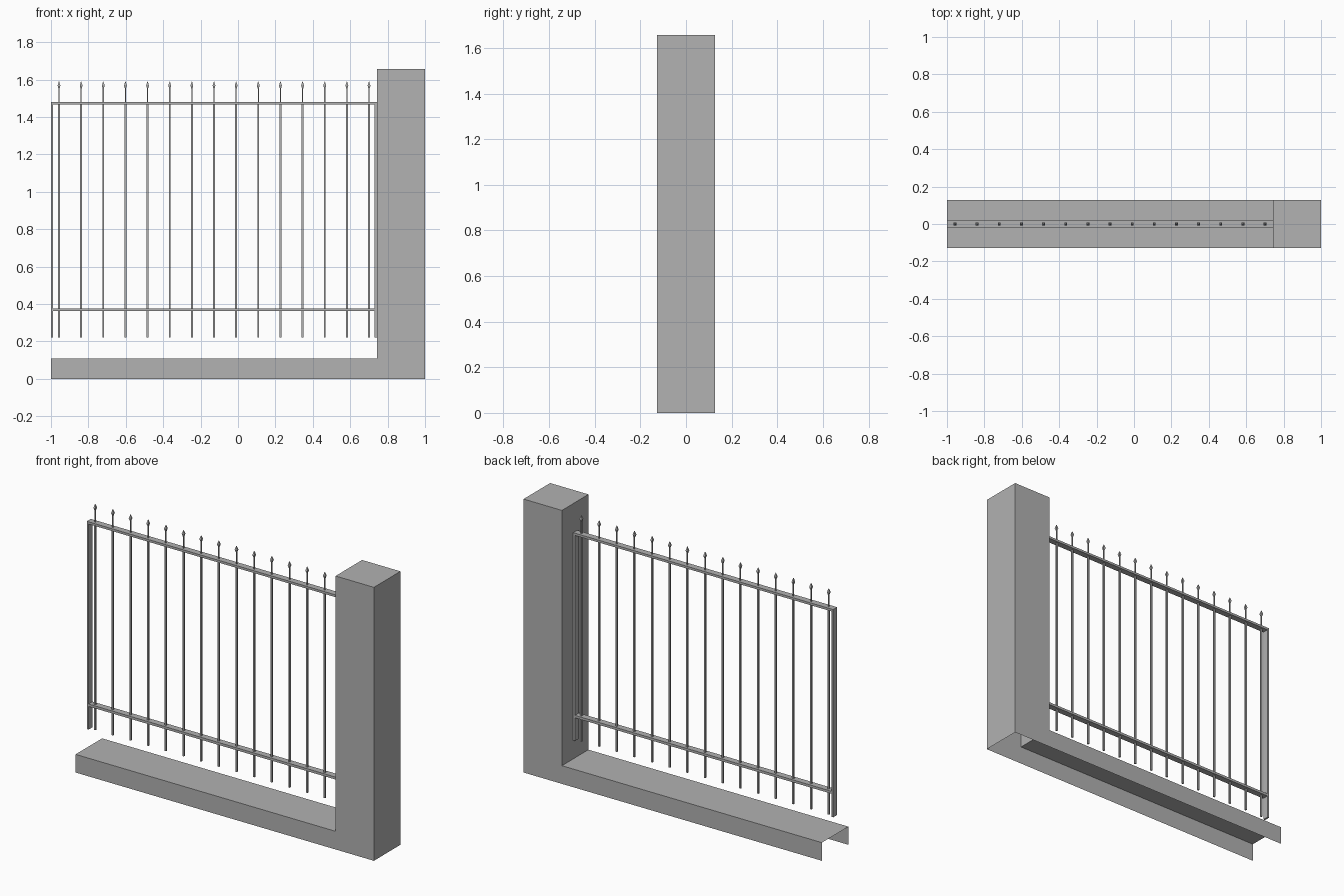
import bpy, bmesh, math

cube = bpy.data.objects.get("Cube")
if cube:
    bpy.data.objects.remove(cube, do_unlink=True)

grey = bpy.data.materials.new("plain_grey")
grey.use_nodes = True
grey.diffuse_color = (0.445, 0.445, 0.445, 1)
grey.node_tree.nodes["Principled BSDF"].inputs["Base Color"].default_value = grey.diffuse_color


def finish(name, bm):
    bmesh.ops.recalc_face_normals(bm, faces=bm.faces)
    mesh = bpy.data.meshes.new(name)
    bm.to_mesh(mesh)
    bm.free()
    mesh.materials.append(grey)
    obj = bpy.data.objects.new(name, mesh)
    bpy.context.collection.objects.link(obj)
    return obj


def box(name, x0, x1, half_depth, z0, z1):
    bm = bmesh.new()
    bmesh.ops.create_cube(bm, size=1)
    for v in bm.verts:
        v.co.x = x0 if v.co.x < 0 else x1
        v.co.y = math.copysign(half_depth, v.co.y)
        v.co.z = z0 if v.co.z < 0 else z1
    return finish(name, bm)


# Low wall and pillar: one shell, open underneath and at the far end
HALF, PILLAR_X, LEDGE, TOP = 0.127, 0.743, 0.11, 1.657
bm = bmesh.new()
outline = [(-1, 0), (-1, LEDGE), (PILLAR_X, LEDGE), (PILLAR_X, TOP), (1, TOP), (1, 0)]
front = [bm.verts.new((x, -HALF, z)) for x, z in outline]
back = [bm.verts.new((x, HALF, z)) for x, z in outline]
bm.faces.new(front)
bm.faces.new(back[::-1])
for i in range(1, len(outline) - 1):
    bm.faces.new((front[i], back[i], back[i + 1], front[i + 1]))
finish("wall_and_pillar", bm)

# Frame: two flat rails and two flat end posts
FOOT, RAIL = 0.222, 0.019
box("top_rail", -1, PILLAR_X, RAIL, 1.467, 1.481)
box("bottom_rail", -0.99, 0.731, RAIL, 0.362, 0.377)
box("right_post", -1, -0.988, RAIL, FOOT, 1.467)
box("left_post", 0.731, PILLAR_X, RAIL, FOOT, 1.467)

# Pickets: square bar, thinner neck and a pointed diamond tip
profile = [(0.005, FOOT), (0.005, 1.481), (0.003, 1.481), (0.003, 1.552),
           (0.0075, 1.568), (0.001, 1.59)]
for n in range(15):
    x = -0.957 + n * 0.1184
    bm = bmesh.new()
    rings = [[bm.verts.new((x + sx * r, sy * r, z))
              for sx, sy in ((-1, -1), (1, -1), (1, 1), (-1, 1))]
             for r, z in profile]
    for low, high in zip(rings, rings[1:]):
        for i in range(4):
            j = (i + 1) % 4
            bm.faces.new((low[i], low[j], high[j], high[i]))
    bm.faces.new(rings[0][::-1])
    bm.faces.new(rings[-1])
    finish(f"picket_{n + 1}", bm)
